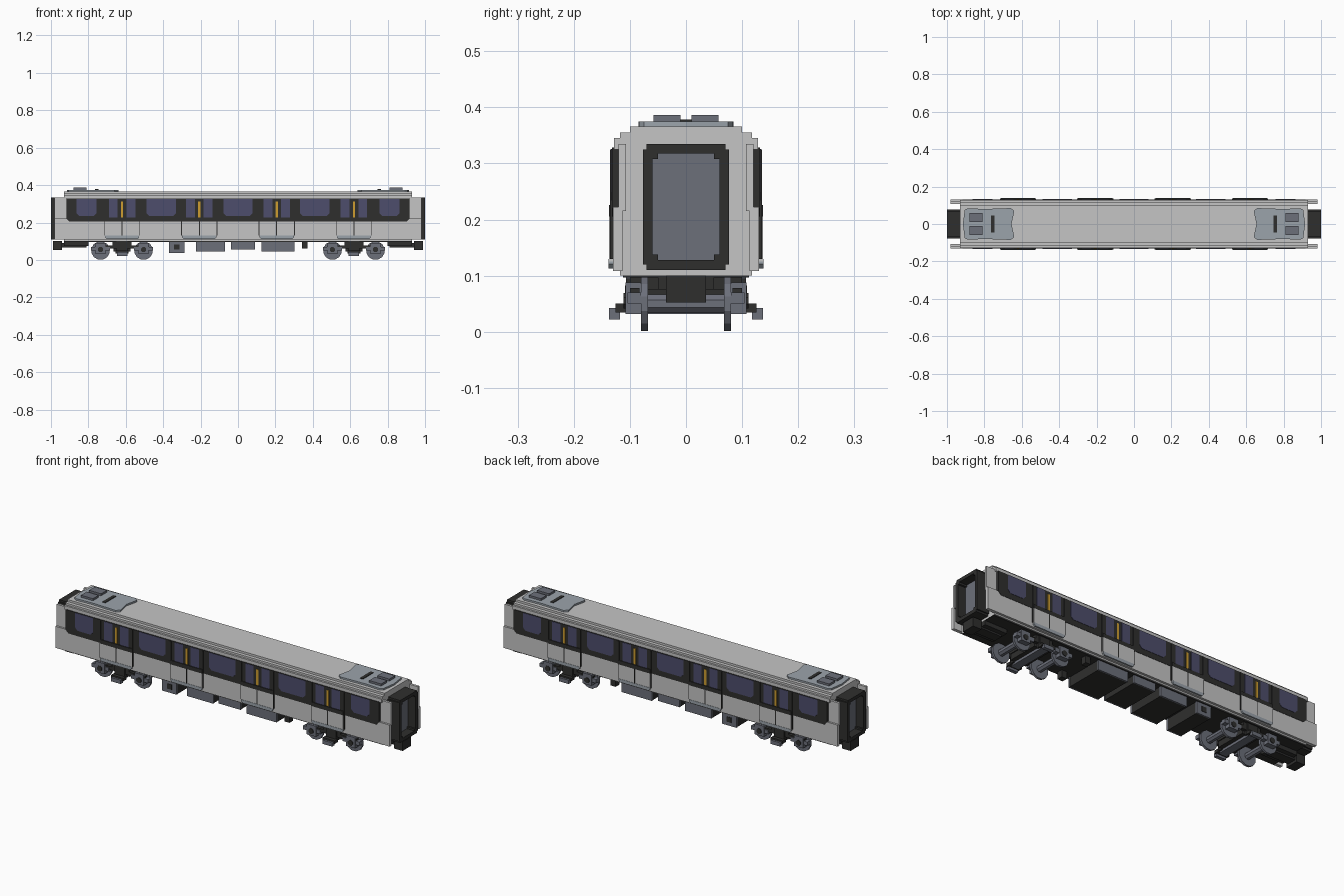
import bpy, bmesh, math
from mathutils import Matrix

if "Cube" in bpy.data.objects:
    bpy.data.objects.remove(bpy.data.objects["Cube"])


def material(name, rgb):
    m = bpy.data.materials.new(name)
    m.use_nodes = True
    m.diffuse_color = (*rgb, 1)
    m.node_tree.nodes["Principled BSDF"].inputs["Base Color"].default_value = (*rgb, 1)
    return m


GREY = material("body grey", (0.56, 0.56, 0.56))
DARK = material("charcoal", (0.028, 0.028, 0.027))
GLASS = material("violet glass", (0.075, 0.075, 0.15))
STEEL = material("blue steel", (0.15, 0.16, 0.195))
POD = material("pale blue grey", (0.33, 0.37, 0.41))
AMBER = material("amber", (0.62, 0.34, 0.03))


def finish(name, bm, mat):
    bmesh.ops.recalc_face_normals(bm, faces=bm.faces)
    me = bpy.data.meshes.new(name)
    bm.to_mesh(me)
    bm.free()
    me.materials.append(mat)
    ob = bpy.data.objects.new(name, me)
    bpy.context.scene.collection.objects.link(ob)
    return ob


def box(name, mat, x, y, z):
    """Box between the (min, max) pairs on each axis."""
    bm = bmesh.new()
    bmesh.ops.create_cube(bm, size=1)
    for v in bm.verts:
        v.co = [r[0] if c < 0 else r[1] for c, r in zip(v.co, (x, y, z))]
    return finish(name, bm, mat)


def prism(name, mat, outline, depth, place):
    """Extrude a 2D outline; place(u, v, d) gives the 3D point."""
    bm = bmesh.new()
    a, b = [[bm.verts.new(place(u, v, d)) for u, v in outline] for d in depth]
    bm.faces.new(a)
    bm.faces.new(b)
    n = len(a)
    for i in range(n):
        j = (i + 1) % n
        bm.faces.new((a[i], a[j], b[j], b[i]))
    return finish(name, bm, mat)


def side_plate(name, mat, x, z, y, s, cut=0.015):
    """Plate on the side wall with clipped lower corners."""
    outline = [(x[0], z[1]), (x[0], z[0] + cut), (x[0] + cut, z[0]),
               (x[1] - cut, z[0]), (x[1], z[0] + cut), (x[1], z[1])]
    prism(name, mat, outline, y, lambda u, v, d: (u, s * d, v))


def cylinder(name, mat, r, y, x, z, sides=12):
    bm = bmesh.new()
    bmesh.ops.create_cone(bm, cap_ends=True, segments=sides, radius1=r, radius2=r, depth=y[1] - y[0],
                          matrix=Matrix.Translation((x, sum(y) / 2, z)) @ Matrix.Rotation(math.pi / 2, 4, 'X')
                          @ Matrix.Rotation(math.pi / sides, 4, 'Z'))
    return finish(name, bm, mat)


def span(c, h):
    return (c - h, c + h)


def mirrored(s, a, b):
    return tuple(sorted((s * a, s * b)))


# Car shell with stepped roof
half = [(0.118, 0.1), (0.118, 0.325), (0.128, 0.325), (0.128, 0.345),
        (0.118, 0.345), (0.118, 0.355), (0.1, 0.355), (0.1, 0.366)]
prism("car_shell", GREY, half + [(-y, z) for y, z in reversed(half)],
      (-0.93, 0.93), lambda u, v, d: (d, u, v))
box("floor_underside", DARK, (-0.93, 0.93), (-0.112, 0.112), (0.097, 0.101))

# Side walls, windows and doors
for s, side in ((-1, "right"), (1, "left")):
    box(side + "_lower_wall", GREY, (-0.98, 0.98), mirrored(s, 0.113, 0.13), (0.108, 0.222))
    side_plate(side + "_window_band", DARK, (-0.918, 0.918), (0.205, 0.328), (0.116, 0.1315), s)
    for i, (x, h) in enumerate(((-0.81, 0.053), (-0.41, 0.078), (0, 0.078), (0.41, 0.078), (0.81, 0.053))):
        side_plate(f"{side}_window_{i}", GLASS, span(x, h), (0.234, 0.326), (0.128, 0.133), s)
    for i, x in enumerate((-0.62, -0.207, 0.207, 0.62)):
        name = f"{side}_door_{i}"
        box(name + "_panel", GREY, span(x, 0.093), mirrored(s, 0.125, 0.137), (0.125, 0.205))
        box(name + "_sill", DARK, span(x, 0.093), mirrored(s, 0.125, 0.137), (0.205, 0.226))
        box(name + "_seam", DARK, span(x, 0.0025), mirrored(s, 0.13, 0.1375), (0.13, 0.205))
        for k in (-1, 1):
            box(name + "_glass", GLASS, span(x + k * 0.047, 0.024), mirrored(s, 0.128, 0.1335), (0.222, 0.326))
            box(name + "_frame", DARK, span(x + k * 0.094, 0.003), mirrored(s, 0.125, 0.135), (0.13, 0.325))
        box(name + "_pole", AMBER, span(x, 0.006), mirrored(s, 0.128, 0.1345), (0.228, 0.312))
        side_plate(name + "_step", POD, span(x, 0.092), (0.113, 0.13), (0.12, 0.1385), s, 0.008)

# Ends: wall extensions, gangway, coupler, roof unit
for e, end in ((-1, "rear"), (1, "lead")):
    for s in (-1, 1):
        box(end + "_end_panel", GREY, mirrored(e, 0.92, 0.98), mirrored(s, 0.107, 0.12), (0.215, 0.335))
        box(end + "_gangway_side", DARK, mirrored(e, 0.925, 1), mirrored(s, 0.06, 0.077), (0.12, 0.325))
        for z in ((0.128, 0.138), (0.308, 0.318)):
            box(end + "_gangway_corner", DARK, mirrored(e, 0.93, 1), mirrored(s, 0.05, 0.06), z)
        box(end + "_roof_fan", STEEL, mirrored(e, 0.81, 0.88), mirrored(s, 0.01, 0.058), (0.37, 0.386))
    for z in ((0.11, 0.128), (0.318, 0.335)):
        box(end + "_gangway_bar", DARK, mirrored(e, 0.925, 1), (-0.07, 0.07), z)
    box(end + "_gangway_door", STEEL, mirrored(e, 0.92, 0.955), (-0.06, 0.06), (0.125, 0.32))
    box(end + "_coupler_beam", DARK, mirrored(e, 0.8, 0.93), (-0.05, 0.05), (0.075, 0.1))
    box(end + "_coupler_bar", DARK, mirrored(e, 0.81, 0.96), (-0.025, 0.025), (0.066, 0.09))
    box(end + "_coupler_head", DARK, mirrored(e, 0.94, 0.99), (-0.036, 0.036), (0.052, 0.1))
    roof = [(0.905, -0.075), (0.915, 0), (0.905, 0.075), (0.89, 0.084), (0.8, 0.08), (0.66, 0.085),
            (0.64, 0.07), (0.655, 0), (0.64, -0.07), (0.66, -0.085), (0.8, -0.08), (0.89, -0.084)]
    prism(end + "_roof_unit", POD, roof, (0.36, 0.375), lambda u, v, d: (e * u, v, d))
    box(end + "_roof_slot", DARK, span(e * 0.755, 0.009), (-0.045, 0.045), (0.372, 0.378))

    # Bogie
    c = e * 0.62
    box(end + "_bogie_pivot", DARK, span(c, 0.05), (-0.1, 0.1), (0.075, 0.1))
    box(end + "_bogie_centre", DARK, span(c, 0.045), (-0.085, 0.085), (0.045, 0.08))
    box(end + "_bogie_crossbar", STEEL, span(c, 0.022), (-0.108, 0.108), (0.032, 0.045))
    for s in (-1, 1):
        box(end + "_bogie_side_frame", DARK, span(c, 0.145), mirrored(s, 0.083, 0.1), (0.06, 0.078))
        box(end + "_bogie_spring", DARK, span(c, 0.03), mirrored(s, 0.083, 0.107), (0.04, 0.095))
        box(end + "_shoe_arm", DARK, span(c, 0.035), mirrored(s, 0.1, 0.126), (0.034, 0.05))
        box(end + "_contact_shoe", STEEL, span(c, 0.028), mirrored(s, 0.118, 0.137), (0.022, 0.042))
        for k in (-1, 1):
            wx = c + k * 0.115
            cylinder(end + "_wheel", STEEL, 0.05, mirrored(s, 0.068, 0.08), wx, 0.05)
            box(end + "_axle_box", STEEL, span(wx, 0.027), mirrored(s, 0.08, 0.108), (0.032, 0.088))
            box(end + "_axle_arm", STEEL, span(wx, 0.05), mirrored(s, 0.08, 0.104), (0.05, 0.07))
            cylinder(end + "_hub", DARK, 0.015, mirrored(s, 0.1, 0.111), wx, 0.055, 8)
    for k in (-1, 1):
        cylinder(end + "_axle", STEEL, 0.018, (-0.07, 0.07), c + k * 0.115, 0.05, 8)

# Underfloor equipment: dark cases with steel side covers
cases = {"compressor": (-0.37, -0.285, 0.036), "battery_case": (-0.225, -0.07, 0.046),
         "control_case": (-0.038, 0.09, 0.056), "converter": (0.125, 0.302, 0.046)}
for name, (x0, x1, z) in cases.items():
    box(name, DARK, (x0 + 0.002, x1 - 0.002), (-0.1, 0.1), (z, 0.1))
    for s in (-1, 1):
        box(name + "_cover", STEEL, (x0, x1), mirrored(s, 0.099, 0.107), (z, 0.1))
for s in (-1, 1):
    box("compressor_vent", DARK, span(-0.327, 0.014), mirrored(s, 0.106, 0.109), (0.055, 0.082))
    box("air_valve", DARK, span(0.357, 0.015), mirrored(s, 0.07, 0.1), (0.06, 0.1))
